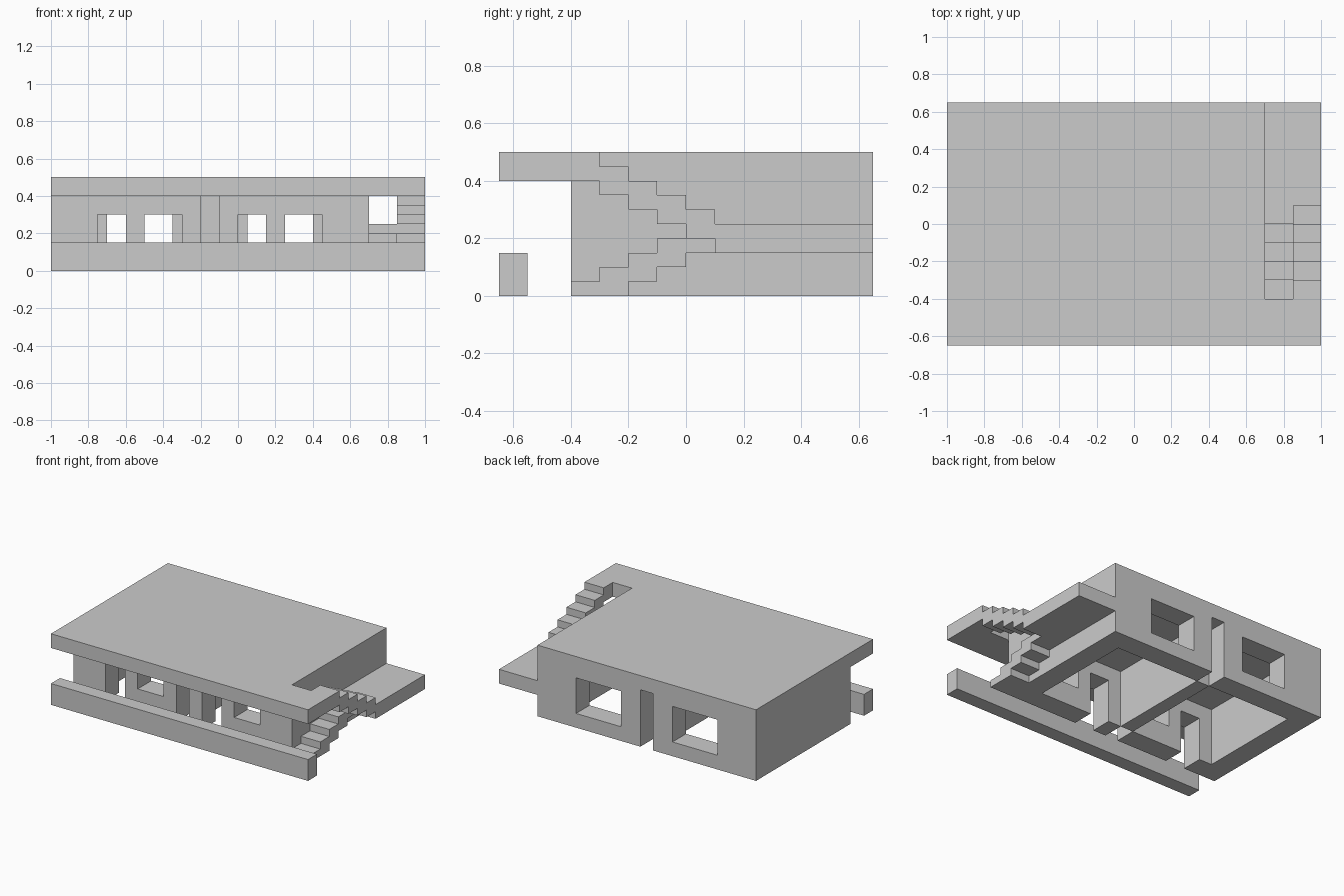
import bpy, bmesh
from mathutils import Vector

if "Cube" in bpy.data.objects:
    bpy.data.objects.remove(bpy.data.objects["Cube"])


def prism(name, pts, offset):
    """Extrude a closed outline of 3D points along an offset vector."""
    bm = bmesh.new()
    face = bm.faces.new([bm.verts.new(p) for p in pts])
    ext = bmesh.ops.extrude_face_region(bm, geom=[face], use_keep_orig=True)
    moved = [g for g in ext["geom"] if isinstance(g, bmesh.types.BMVert)]
    bmesh.ops.translate(bm, verts=moved, vec=Vector(offset))
    bmesh.ops.recalc_face_normals(bm, faces=bm.faces)
    me = bpy.data.meshes.new(name)
    bm.to_mesh(me)
    bm.free()
    ob = bpy.data.objects.new(name, me)
    bpy.context.collection.objects.link(ob)
    return ob


def slab(name, outline, z0, z1):
    return prism(name, [(x, y, z0) for x, y in outline], (0, 0, z1 - z0))


def box(name, x0, x1, y0, y1, z0, z1):
    return slab(name, [(x0, y0), (x1, y0), (x1, y1), (x0, y1)], z0, z1)


def cut(target, *dims):
    cutter = box("cutter", *dims)
    cutter.hide_render = True
    mod = target.modifiers.new("cut", "BOOLEAN")
    mod.operation = "DIFFERENCE"
    mod.solver = "EXACT"
    mod.object = cutter
    bpy.context.view_layer.objects.active = target
    bpy.ops.object.modifier_apply(modifier=mod.name)
    bpy.data.objects.remove(cutter)


def flight(name, x0, x1, y0, tops, thick=0.1, run=0.1):
    """Stepped slab: each tread is a block of equal thickness, clipped at the ground."""
    upper, lower = [], []
    for i, t in enumerate(tops):
        b = max(t - thick, 0)
        for y in (y0 + i * run, y0 + (i + 1) * run):
            upper.append((y, t))
            if not lower or lower[-1] != (y, b):
                lower.append((y, b))
    return prism(name, [(x0, y, z) for y, z in upper + lower[::-1]], (x1 - x0, 0, 0))


# Walls: two mirrored-plan rooms sharing a divider
walls = box("walls", -1, 0.7, -0.4, 0.65, 0, 0.4)
for x in (-0.85, -0.1):
    cut(walls, x, x + 0.65, -0.25, 0.5, -0.1, 0.5)          # room
for x in (-0.75, 0.0):
    cut(walls, x, x + 0.15, -0.5, -0.2, -0.1, 0.3)          # front door
    cut(walls, x + 0.25, x + 0.45, -0.5, -0.2, 0.15, 0.3)   # front window
    cut(walls, x + 0.05, x + 0.4, 0.45, 0.75, 0.1, 0.35)    # back window
# Full-height recesses at both ends of the divider
cut(walls, -0.2, -0.1, -0.5, -0.25, -0.1, 0.5)
cut(walls, -0.2, -0.1, 0.5, 0.75, -0.1, 0.5)

# Roof with the stairwell notch
slab("roof", [(-1, -0.65), (1, -0.65), (1, -0.3), (0.85, -0.3), (0.85, -0.4),
              (0.7, -0.4), (0.7, 0.65), (-1, 0.65)], 0.4, 0.5)

# Low wall in front
box("front_parapet", -1, 1, -0.65, -0.55, 0, 0.15)

# Stairs and landing
flight("lower_stairs", 0.7, 0.85, -0.4, [0.05, 0.1, 0.15, 0.2])
flight("upper_stairs", 0.85, 1, -0.3, [0.45, 0.4, 0.35, 0.3])
slab("landing", [(0.7, 0), (0.85, 0), (0.85, 0.1), (1, 0.1), (1, 0.65), (0.7, 0.65)], 0.15, 0.25)
